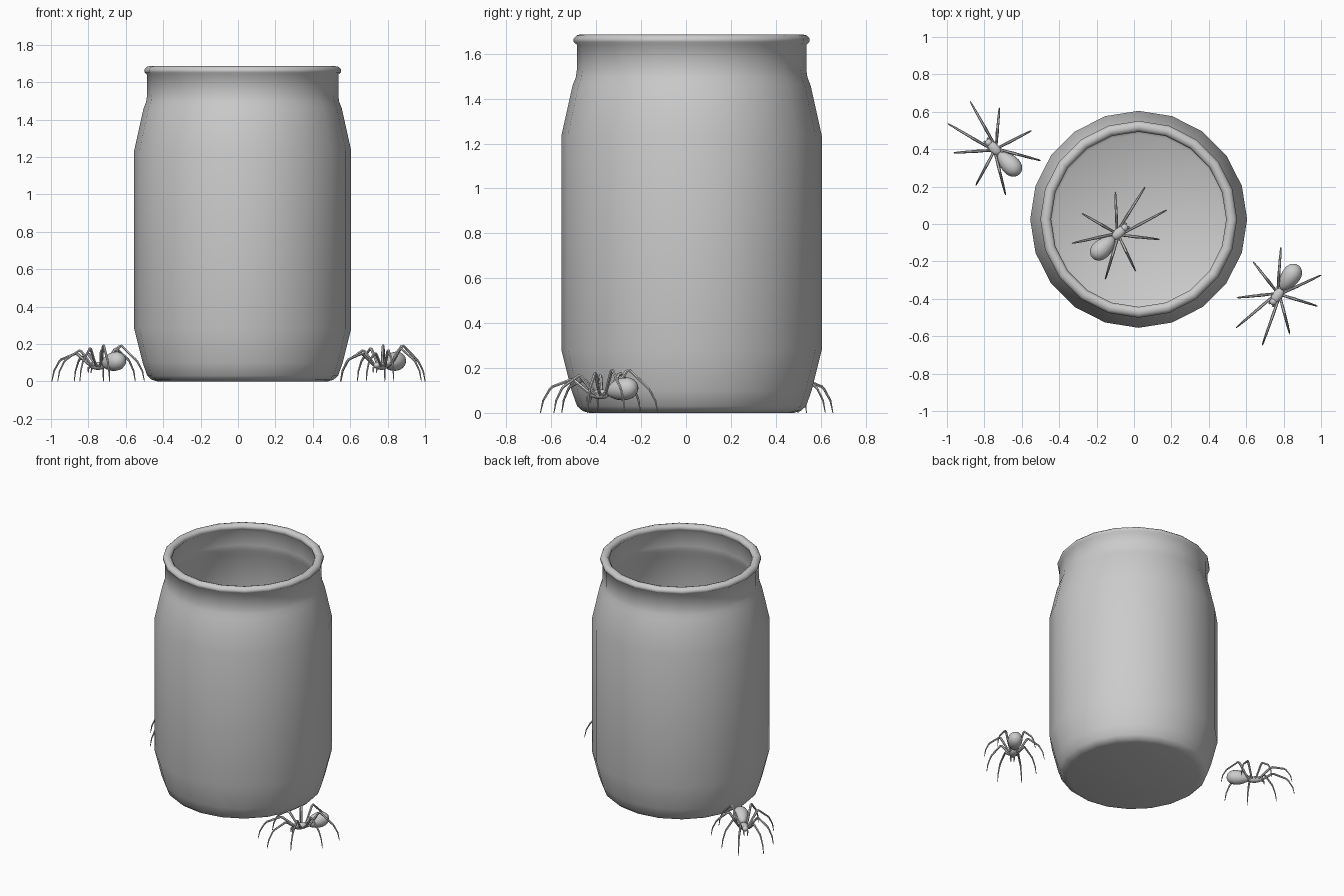
import bpy, bmesh, math
from mathutils import Vector, Matrix

if "Cube" in bpy.data.objects:
    bpy.data.objects.remove(bpy.data.objects["Cube"])

grey = bpy.data.materials.new("plain_grey")
grey.diffuse_color = (0.6, 0.6, 0.6, 1)
grey.use_nodes = True
grey.node_tree.nodes["Principled BSDF"].inputs["Base Color"].default_value = grey.diffuse_color


def finish(obj, angle=50):
    obj.data.materials.clear()
    obj.data.materials.append(grey)
    bpy.ops.object.select_all(action='DESELECT')
    obj.select_set(True)
    bpy.context.view_layer.objects.active = obj
    bpy.ops.object.shade_smooth_by_angle(angle=math.radians(angle))


def add(name, bm):
    mesh = bpy.data.meshes.new(name)
    bmesh.ops.recalc_face_normals(bm, faces=bm.faces)
    bm.to_mesh(mesh)
    bm.free()
    obj = bpy.data.objects.new(name, mesh)
    bpy.context.collection.objects.link(obj)
    finish(obj)
    return obj


def lathe(name, profile, sides):
    """Revolve (radius, height) points round the z axis."""
    bm = bmesh.new()
    vs = [bm.verts.new((r, 0, z)) for r, z in profile]
    es = [bm.edges.new(p) for p in zip(vs, vs[1:])]
    bmesh.ops.spin(bm, geom=vs + es, cent=(0, 0, 0), axis=(0, 0, 1),
                   angle=math.tau, steps=sides, use_duplicate=False)
    bmesh.ops.remove_doubles(bm, verts=bm.verts, dist=1e-4)
    return add(name, bm)


# Jar: outer wall, rounded lip, inner wall and inner floor
jar = lathe("jar", [
    (0, 0), (0.455, 0), (0.485, 0.008), (0.51, 0.03), (0.535, 0.1), (0.58, 0.28),
    (0.58, 1.235), (0.53, 1.46), (0.516, 1.495), (0.511, 1.53), (0.511, 1.64),
    (0.525, 1.652), (0.526, 1.668), (0.512, 1.682), (0.495, 1.686),
    (0.478, 1.68), (0.468, 1.665), (0.472, 1.648), (0.484, 1.635),
    (0.484, 1.53), (0.49, 1.49), (0.505, 1.455), (0.553, 1.235),
    (0.553, 0.285), (0.51, 0.115), (0.485, 0.05), (0.455, 0.03), (0, 0.025)], 20)
jar.location = (0.025, 0.025, 0)


# Spider parts, facing +x, with the leg centre at the origin
def egg(name, centre, size, taper=0.0, tilt=0.0):
    bm = bmesh.new()
    bmesh.ops.create_uvsphere(bm, u_segments=16, v_segments=12, radius=1)
    bmesh.ops.rotate(bm, verts=bm.verts, matrix=Matrix.Rotation(math.pi / 2, 3, 'Y'))
    for v in bm.verts:
        k = 1 - taper * v.co.x
        v.co = Vector((v.co.x * size[0], v.co.y * size[1] * k, v.co.z * size[2] * k))
    bmesh.ops.rotate(bm, verts=bm.verts, matrix=Matrix.Rotation(tilt, 3, 'Y'))
    bmesh.ops.translate(bm, verts=bm.verts, vec=centre)
    return add(name, bm)


def tubes(name, paths):
    """Tapered tubes through lists of (point, radius)."""
    cu = bpy.data.curves.new(name, 'CURVE')
    cu.dimensions = '3D'
    cu.bevel_depth = 1
    cu.bevel_resolution = 1
    cu.use_fill_caps = True
    for path in paths:
        sp = cu.splines.new('POLY')
        sp.points.add(len(path) - 1)
        for p, (co, r) in zip(sp.points, path):
            p.co = (*co, 1)
            p.radius = r
    obj = bpy.data.objects.new(name, cu)
    bpy.context.collection.objects.link(obj)
    bpy.ops.object.select_all(action='DESELECT')
    obj.select_set(True)
    bpy.context.view_layer.objects.active = obj
    bpy.ops.object.convert(target='MESH')
    obj = bpy.context.view_layer.objects.active
    finish(obj)
    return obj


# Each leg: direction in degrees, reach, knee height, hip position
legs, palps = [], []
for side in (1, -1):
    for deg, reach, knee, hip in ((17, 0.287, 0.148, 0.022), (50.5, 0.222, 0.165, 0.008),
                                  (107.5, 0.218, 0.175, -0.006), (148.5, 0.25, 0.19, -0.018)):
        foot = Vector((math.cos(math.radians(deg)) * reach,
                       side * math.sin(math.radians(deg)) * reach, 0))
        start = Vector((hip, side * 0.016, 0))
        path = []
        for f, z, r in ((0, 0.08, 0.008), (0.12, 0.09, 0.007), (0.38, knee - 0.005, 0.0085),
                        (0.44, knee, 0.0075), (0.78, 0.117, 0.0065), (0.83, 0.105, 0.0055),
                        (0.95, 0.055, 0.0045), (1, 0.0, 0.002)):
            p = start.lerp(foot, f)
            path.append((Vector((p.x, p.y, z)), r))
        legs.append(path)
    palps.append([(Vector((0.05, side * 0.01, 0.08)), 0.007),
                  (Vector((0.068, side * 0.013, 0.072)), 0.006),
                  (Vector((0.072, side * 0.01, 0.045)), 0.002)])

parts = [egg("abdomen", (-0.108, 0, 0.105), (0.08, 0.05, 0.05), 0.22, 0.15),
         egg("thorax", (0.012, 0, 0.083), (0.05, 0.027, 0.022), 0.1),
         egg("head", (0.048, 0, 0.086), (0.02, 0.02, 0.018)),
         egg("waist", (-0.038, 0, 0.086), (0.018, 0.01, 0.01)),
         tubes("legs", legs), tubes("fangs", palps)]

# Three spiders: one each side of the jar and one on its floor
for label, pos, deg in (("right", (0.772, -0.375, 0), 235.5),
                        ("left", (-0.743, 0.40, 0), 134.5),
                        ("inside", (-0.086, -0.053, 0.028), 43)):
    for part in parts:
        if label == "right":
            obj = part
            base = part.name
        else:
            base = part.name.replace("right_spider_", "")
            obj = bpy.data.objects.new(base, part.data)
            bpy.context.collection.objects.link(obj)
        obj.name = f"{label}_spider_{base}"
        obj.location = pos
        obj.rotation_euler = (0, 0, math.radians(deg))
